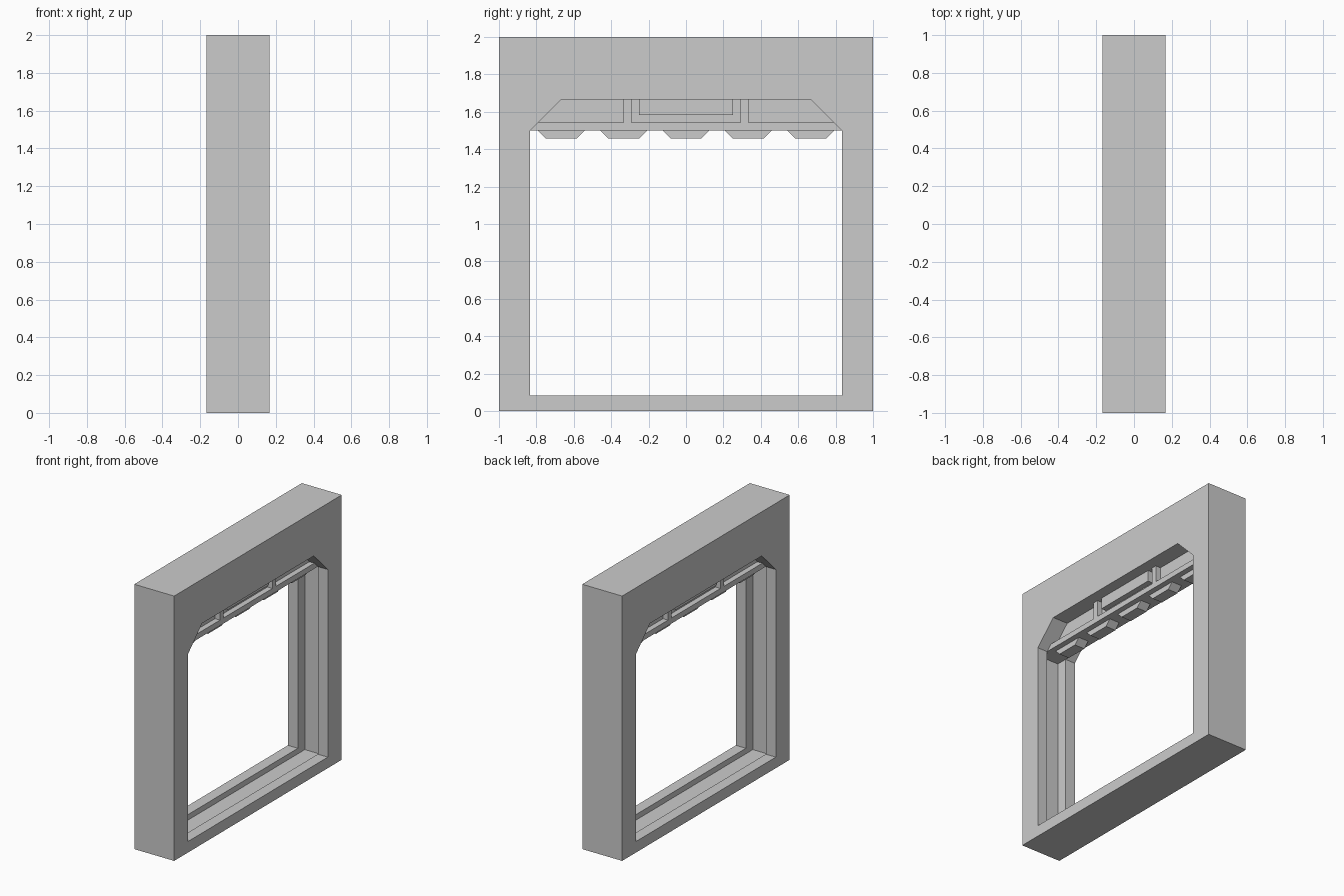
import bpy, bmesh

if "Cube" in bpy.data.objects:
    bpy.data.objects.remove(bpy.data.objects["Cube"])


def prism(name, profile, x0, x1):
    """Extrude a (y, z) outline along x."""
    bm = bmesh.new()
    face = bm.faces.new([bm.verts.new((x0, y, z)) for y, z in profile])
    ext = bmesh.ops.extrude_face_region(bm, geom=[face])
    moved = [g for g in ext["geom"] if isinstance(g, bmesh.types.BMVert)]
    bmesh.ops.translate(bm, verts=moved, vec=(x1 - x0, 0, 0))
    bmesh.ops.recalc_face_normals(bm, faces=bm.faces)
    mesh = bpy.data.meshes.new(name)
    bm.to_mesh(mesh)
    bm.free()
    obj = bpy.data.objects.new(name, mesh)
    bpy.context.collection.objects.link(obj)
    return obj


def rect(y0, y1, z0, z1):
    return [(y0, z0), (y1, z0), (y1, z1), (y0, z1)]


def trapezoid(cy, half0, half1, z0, z1):
    return [(cy - half0, z0), (cy + half0, z0), (cy + half1, z1), (cy - half1, z1)]


def cut(target, cutter):
    cutter.hide_render = True
    mod = target.modifiers.new("cut", 'BOOLEAN')
    mod.operation = 'DIFFERENCE'
    mod.solver = 'EXACT'
    mod.object = cutter
    bpy.context.view_layer.objects.active = target
    bpy.ops.object.modifier_apply(modifier=mod.name)
    bpy.data.objects.remove(cutter)


U = 1 / 24              # base module of the design
HALF = 4 * U            # half depth of the frame
SLOT = 2 * U            # half depth of the door track
CORE = U                # half depth of the thin door sheet
W, SILL, HEAD, TOP = 20 * U, 2 * U, 36 * U, 40 * U

# Frame with a chamfered opening and a door track in jambs and sill
frame = prism("door_frame", rect(-1, 1, 0, 2), -HALF, HALF)
opening = [(-W, SILL), (W, SILL), (W, HEAD), (W - 4 * U, TOP),
           (-W + 4 * U, TOP), (-W, HEAD)]
cut(frame, prism("opening_cutter", opening, -1, 1))
cut(frame, prism("track_cutter", rect(-W - 2 * U, W + 2 * U, U, HEAD), -SLOT, SLOT))

# Raised door: thin sheet, bottom rail, two stiles and a centre panel
prism("door_sheet", trapezoid(0, W, W - 4 * U, HEAD, TOP), -CORE, CORE)
for side, s in (("front", 1), ("back", -1)):
    a, b = sorted((s * CORE, s * SLOT))
    prism(f"bottom_rail_{side}", trapezoid(0, W, W - U, HEAD, HEAD + U), a, b)
    prism(f"centre_panel_{side}", rect(-6 * U, 6 * U, HEAD + 2 * U, TOP), a, b)
    for m in (-1, 1):
        prism(f"stile_{side}", rect(m * 7.5 * U - U / 2, m * 7.5 * U + U / 2,
                                    HEAD + U, TOP), a, b)

# Locking teeth along the door's lower edge
for i in range(-2, 3):
    prism("door_tooth", trapezoid(i * 8 * U, 2 * U, 3 * U, HEAD - U, HEAD), -CORE, CORE)
